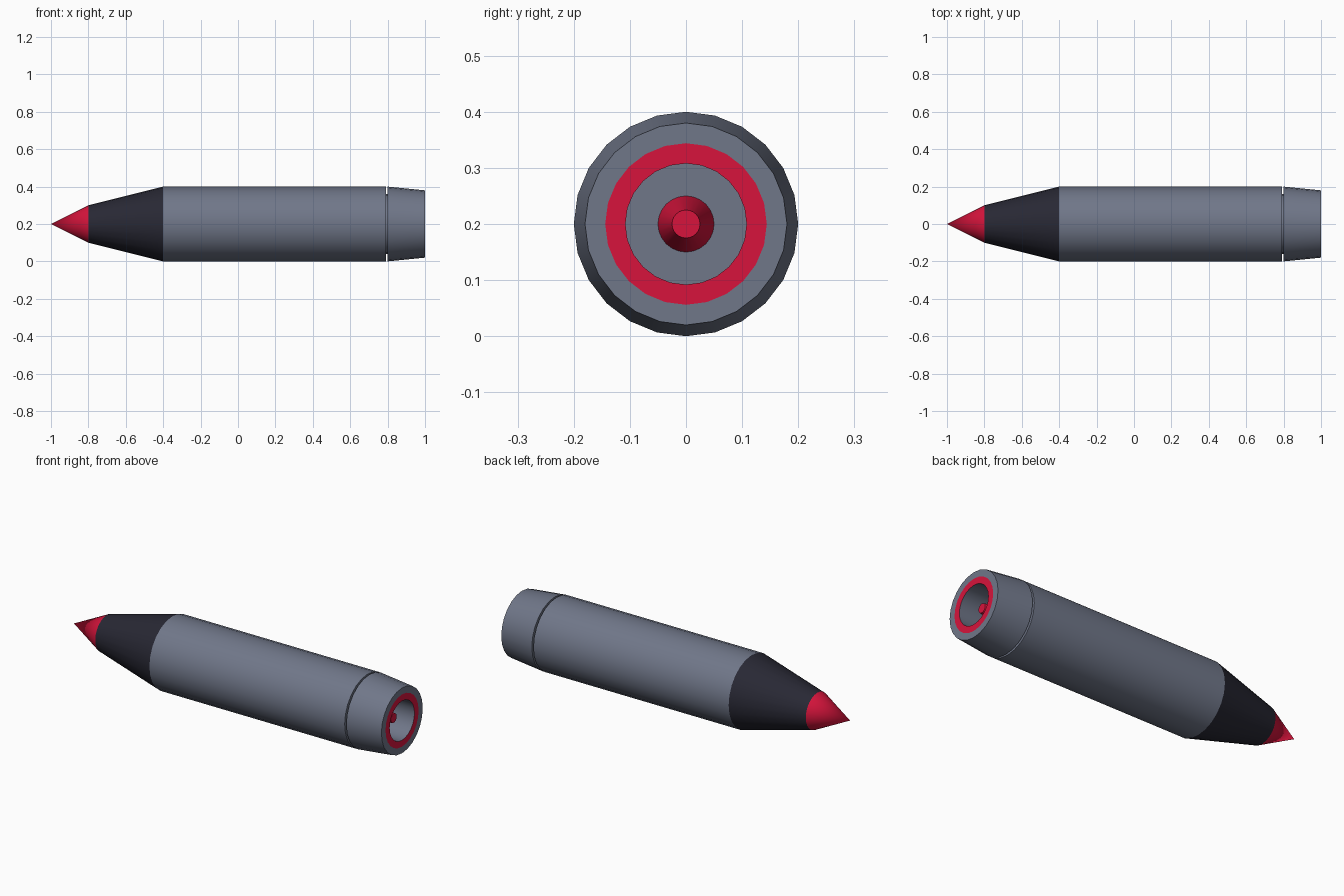
import bpy, bmesh, math

default = bpy.data.objects.get("Cube")
if default:
    bpy.data.objects.remove(default, do_unlink=True)

SIDES = 24
AXIS_Z = 0.2


def make_material(name, rgb):
    mat = bpy.data.materials.new(name)
    mat.use_nodes = True
    color = (*rgb, 1.0)
    mat.diffuse_color = color
    mat.node_tree.nodes["Principled BSDF"].inputs["Base Color"].default_value = color
    return mat


grey = make_material("slate_grey", (0.162, 0.184, 0.25))
dark = make_material("near_black", (0.021, 0.021, 0.034))
red = make_material("crimson", (0.68, 0.007, 0.045))


def lathe(name, profile, mat):
    """Revolve (x, radius) points around the long axis; zero radius makes a pole."""
    bm = bmesh.new()
    rings = []
    for x, r in profile:
        if r == 0:
            rings.append([bm.verts.new((x, 0, AXIS_Z))] * SIDES)
        else:
            angles = [2 * math.pi * i / SIDES for i in range(SIDES)]
            rings.append([bm.verts.new((x, r * math.sin(a), AXIS_Z + r * math.cos(a)))
                          for a in angles])
    for a, b in zip(rings, rings[1:]):
        for i in range(SIDES):
            j = (i + 1) % SIDES
            # drop the repeated vertex at a pole
            bm.faces.new(list(dict.fromkeys((a[i], a[j], b[j], b[i]))))
    # profiles run from nose to tail, so orient the outer skin away from the axis
    first = next(iter(bm.faces))
    bm.normal_update()
    center = first.calc_center_median()
    outward = first.normal.y * center.y + first.normal.z * (center.z - AXIS_Z)
    flip = outward < -1e-6 if abs(outward) > 1e-6 else \
        first.normal.x * (1 if profile[0][1] > profile[1][1] else -1) < 0
    if flip:
        bmesh.ops.reverse_faces(bm, faces=bm.faces)
    mesh = bpy.data.meshes.new(name)
    bm.to_mesh(mesh)
    bm.free()
    mesh.materials.append(mat)
    obj = bpy.data.objects.new(name, mesh)
    bpy.context.collection.objects.link(obj)
    bpy.ops.object.select_all(action='DESELECT')
    obj.select_set(True)
    bpy.context.view_layer.objects.active = obj
    bpy.ops.object.shade_smooth_by_angle(angle=math.radians(30))
    return obj


# Pointed nose and its tapered collar
lathe("nose_tip", [(-1, 0), (-0.8, 0.1)], red)
lathe("nose_taper", [(-0.8, 0.1), (-0.4, 0.2)], dark)

# Long barrel ending in a thin groove
lathe("main_barrel", [(-0.4, 0.2), (0.79, 0.2), (0.79, 0.16), (0.8, 0.16)], grey)

# Tail shell with its flat rim
lathe("tail_shell", [(0.8, 0.16), (0.8, 0.2), (1, 0.18), (1, 0.144)], grey)

# Painted ring flush with the rim
lathe("nozzle_ring", [(1, 0.144), (1, 0.108)], red)

# Hollow nozzle with a flat floor
hollow = lathe("nozzle_hollow", [(1, 0.108), (0.8, 0.108), (0.8, 0)], grey)
hollow.data.flip_normals()

# Tapered plug standing inside the nozzle
lathe("nozzle_plug", [(0.8, 0.05), (0.95, 0.025), (0.95, 0)], red)
